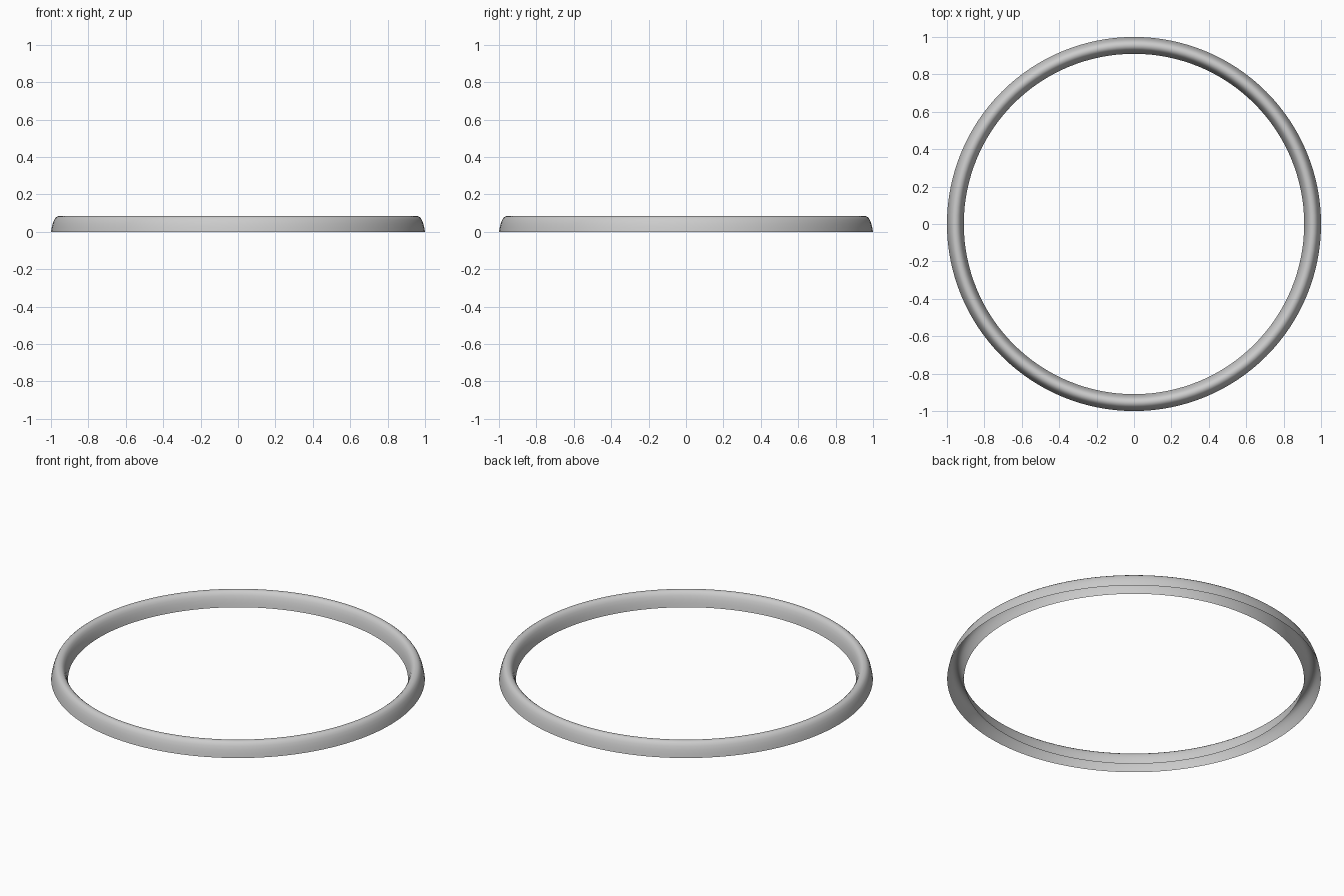
import bpy, bmesh, math
from mathutils import Matrix

if "Cube" in bpy.data.objects:
    bpy.data.objects.remove(bpy.data.objects["Cube"])

# Arched cross-section: offset from the ring's centre line, height
HALF = [(0.045, 0.0), (0.041, 0.022), (0.036, 0.043), (0.029, 0.062),
        (0.021, 0.075), (0.011, 0.083)]
PROFILE = HALF + [(0.0, 0.085)] + [(-d, z) for d, z in reversed(HALF)]
RADIUS = 0.955
SEGMENTS = 128

# Ring shell, open underneath, made by sweeping the arch around z
bm = bmesh.new()
rings = []
for i in range(SEGMENTS):
    a = 2 * math.pi * i / SEGMENTS
    rings.append([bm.verts.new(((RADIUS + d) * math.cos(a),
                                (RADIUS + d) * math.sin(a), z))
                  for d, z in PROFILE])
for i in range(SEGMENTS):
    r0, r1 = rings[i], rings[(i + 1) % SEGMENTS]
    for j in range(len(PROFILE) - 1):
        face = bm.faces.new((r0[j], r1[j], r1[j + 1], r0[j + 1]))
        face.smooth = True

mesh = bpy.data.meshes.new("ring_trim")
bm.to_mesh(mesh)
bm.free()
ring = bpy.data.objects.new("ring_trim", mesh)
bpy.context.collection.objects.link(ring)
